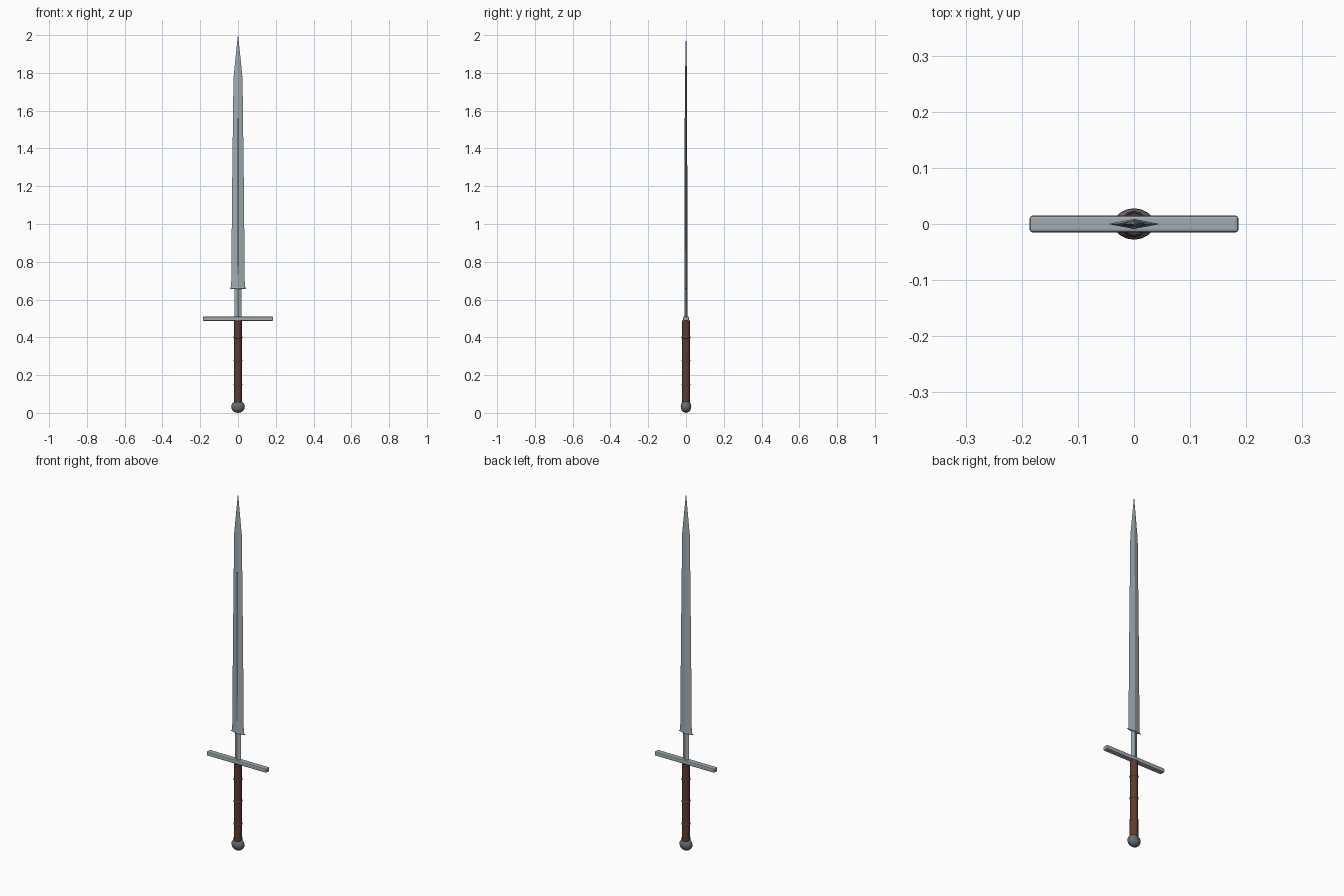
import bpy, bmesh, math

if "Cube" in bpy.data.objects:
    bpy.data.objects.remove(bpy.data.objects["Cube"])

def material(name, color):
    m = bpy.data.materials.new(name)
    m.diffuse_color = (*color, 1)
    m.use_nodes = True
    m.node_tree.nodes["Principled BSDF"].inputs["Base Color"].default_value = m.diffuse_color
    return m

steel = material("steel", (0.36, 0.41, 0.44))
dark = material("dark_steel", (0.13, 0.15, 0.17))
leather = material("leather", (0.11, 0.045, 0.03))

def loft(name, sections, sides, mat, smooth=False):
    """Loft elliptical n-sided rings given as (z, half_width, half_depth)."""
    bm = bmesh.new()
    rings = []
    for z, rx, ry in sections:
        rings.append([bm.verts.new((rx * math.cos(2 * math.pi * i / sides),
                                    ry * math.sin(2 * math.pi * i / sides), z))
                      for i in range(sides)])
    for a, b in zip(rings, rings[1:]):
        for i in range(sides):
            j = (i + 1) % sides
            bm.faces.new((a[i], a[j], b[j], b[i]))
    bm.faces.new(rings[0][::-1])
    bm.faces.new(rings[-1])
    me = bpy.data.meshes.new(name)
    bm.to_mesh(me)
    bm.free()
    ob = bpy.data.objects.new(name, me)
    bpy.context.collection.objects.link(ob)
    me.materials.append(mat)
    if smooth:
        for p in me.polygons:
            p.use_smooth = len(p.vertices) == 4
    return ob

def box(name, size, loc, mat, bevel=0):
    bpy.ops.mesh.primitive_cube_add(size=1, location=loc)
    ob = bpy.context.object
    ob.name = name
    ob.scale = size
    bpy.ops.object.transform_apply(location=False, rotation=False, scale=True)
    ob.data.materials.append(mat)
    if bevel:
        mod = ob.modifiers.new("bevel", 'BEVEL')
        mod.width, mod.segments = bevel, 2
    return ob

# Diamond-section blade with small side lugs at its base
loft("blade", [(0.655, 0.028, 0.006), (0.659, 0.046, 0.009), (0.667, 0.036, 0.008),
               (1.2, 0.031, 0.007), (1.77, 0.024, 0.005), (1.9, 0.011, 0.003),
               (2.0, 0.0006, 0.0006)], 4, steel)

# Narrow neck between guard and blade
loft("ricasso", [(0.5, 0.018, 0.008), (0.66, 0.018, 0.008)], 4, steel)

# Dark fuller strip on the front face
box("fuller", (0.009, 0.004, 0.83), (0, -0.0055, 1.145), dark)

# Crossguard
box("crossguard", (0.372, 0.03, 0.023), (0, 0, 0.4985), steel, 0.005)

# Leather grip with raised bands
loft("grip", [(0.055, 0.0215, 0.0225), (0.49, 0.02, 0.02)], 12, leather, True)
for i, z in enumerate((0.15, 0.277, 0.4)):
    loft(f"grip_band_{i + 1}", [(z - 0.005, 0.021, 0.0215), (z - 0.002, 0.0235, 0.0235),
                                (z + 0.002, 0.0235, 0.0235), (z + 0.005, 0.021, 0.0215)],
         12, leather, True)

# Flattened ball pommel
bpy.ops.mesh.primitive_uv_sphere_add(segments=16, ring_count=10, radius=1, location=(0, 0, 0.033))
pommel = bpy.context.object
pommel.name = "pommel"
pommel.scale = (0.036, 0.028, 0.033)
pommel.data.materials.append(dark)
bpy.ops.object.shade_smooth()
